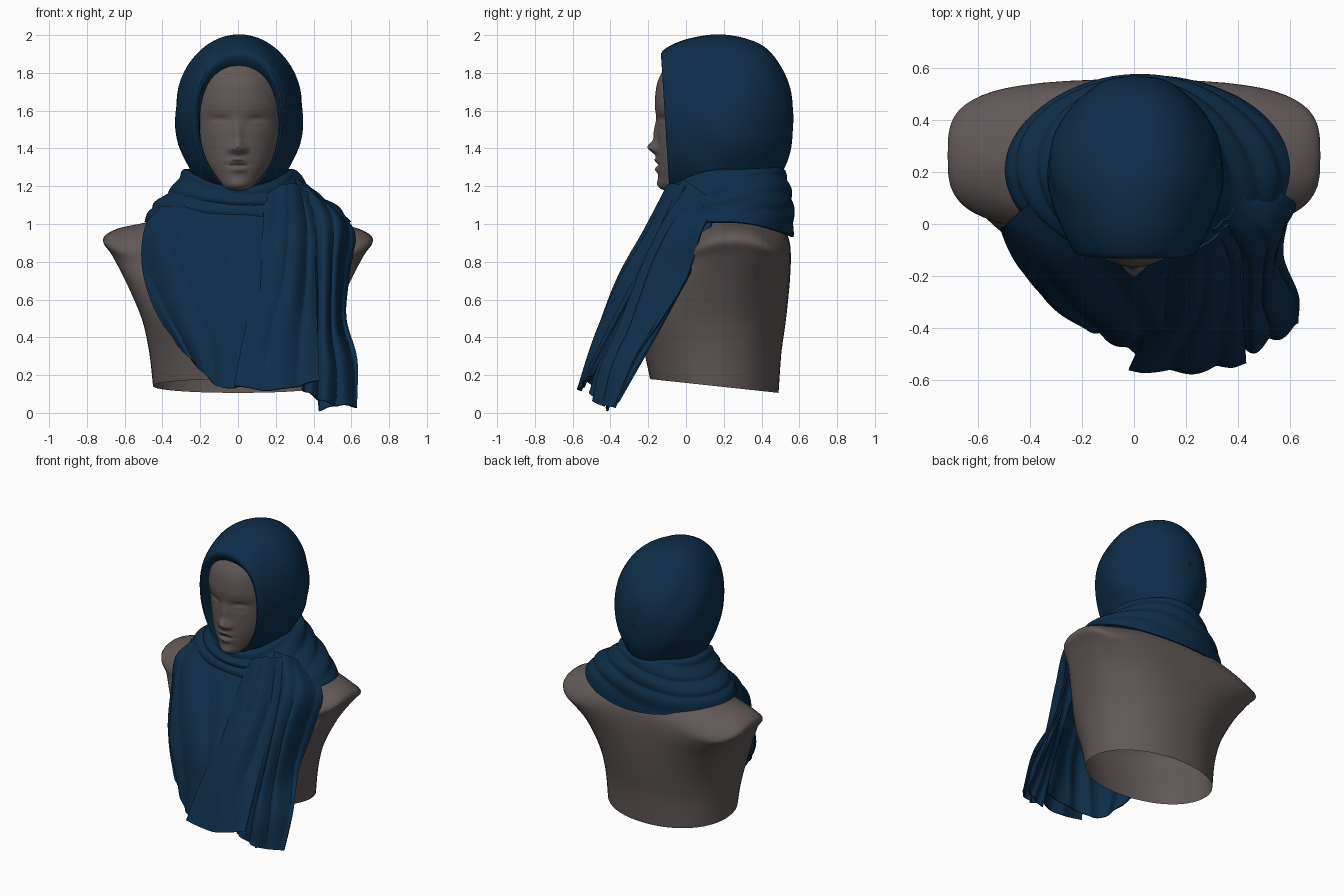
import bpy, bmesh, math
from mathutils import Vector


def material(name, rgb):
    m = bpy.data.materials.new(name)
    m.diffuse_color = (*rgb, 1)
    return m


BLUE = material("dark blue cloth", (0.0042, 0.027, 0.068))
SKIN = material("grey brown mannequin", (0.12, 0.098, 0.096))


def spline(pts, t):
    """Catmull-Rom through equal-length tuples, t in 0..1."""
    n = len(pts) - 1
    f = min(max(t, 0), 1) * n
    i = min(int(f), n - 1)
    s = f - i
    out = []
    for k in range(len(pts[0])):
        b, c = pts[i][k], pts[i + 1][k]
        a = pts[i - 1][k] if i > 0 else 2 * b - c
        d = pts[i + 2][k] if i + 2 <= n else 2 * c - b
        out.append(0.5 * (2 * b + (c - a) * s + (2 * a - 5 * b + 4 * c - d) * s * s
                          + (3 * b - a - 3 * c + d) * s ** 3))
    return out


def fold(x):
    """Rounded ridges with tight valleys, about -0.5..0.4."""
    return math.sqrt(math.sin(math.pi * x) ** 2 + 0.02) - 0.6


def spow(c, p):
    return math.copysign(abs(c) ** p, c)


def surface(name, fn, nu, nv, mat, closed=False, caps=(), thick=0):
    bm = bmesh.new()
    cols = nu if closed else nu + 1
    g = [[bm.verts.new(fn(i / nu, j / nv)) for i in range(cols)] for j in range(nv + 1)]
    for j in range(nv):
        for i in range(nu):
            k = (i + 1) % cols
            bm.faces.new((g[j][i], g[j][k], g[j + 1][k], g[j + 1][i]))
    for row in caps:
        bm.faces.new(g[row])
    bmesh.ops.recalc_face_normals(bm, faces=bm.faces)
    me = bpy.data.meshes.new(name)
    bm.to_mesh(me)
    bm.free()
    me.materials.append(mat)
    ob = bpy.data.objects.new(name, me)
    bpy.context.collection.objects.link(ob)
    bpy.ops.object.select_all(action='DESELECT')
    ob.select_set(True)
    bpy.context.view_layer.objects.active = ob
    if thick:
        m = ob.modifiers.new("cloth", 'SOLIDIFY')
        m.thickness, m.offset = thick, 0
        bpy.ops.object.modifier_apply(modifier=m.name)
    bpy.ops.object.shade_smooth_by_angle(angle=math.radians(40))
    return ob


# Torso, open below: z, half width, front y, back y, squareness
TORSO = [(0.15, .45, -.19, .49, 2.1), (0.32, .47, -.22, .505, 2.1), (0.5, .51, -.25, .53, 2.2),
         (0.7, .595, -.17, .55, 2.4), (0.84, .67, -.06, .555, 2.9), (0.92, .715, -.02, .545, 3.4),
         (0.975, .64, .01, .52, 2.8), (1.01, .48, .04, .49, 2.3), (1.06, .3, .06, .45, 2),
         (1.14, .18, .06, .38, 2), (1.3, .155, .06, .36, 2)]


def torso(u, v):
    z, a, yf, yb, e = spline(TORSO, v)
    t = math.tau * u
    x = a * spow(math.cos(t), 2 / e)
    y = (yf + yb) / 2 + (yb - yf) / 2 * spow(math.sin(t), 2 / e)
    if v < 0.1:   # slanted lower cut
        z += (1 - v * 10) * (0.03 - 0.075 * (y + 0.2) / 0.7)
    # rounded shoulder tops
    z -= 1.2 * (y - 0.25) ** 2 * min(1, abs(x) / 0.6) ** 2 * max(0, min(1, (z - 0.5) / 0.4))
    return Vector((x, y, z))


surface("torso", torso, 56, 40, SKIN, closed=True, caps=(-1,))

# Head: z, front y, half width, back y
HEAD = [(1.165, 0, .04, .2), (1.175, -.1, .08, .25), (1.2, -.142, .115, .3), (1.25, -.146, .16, .35),
        (1.33, -.152, .205, .4), (1.45, -.153, .24, .46), (1.55, -.155, .255, .48),
        (1.65, -.165, .26, .48), (1.78, -.14, .24, .46), (1.88, -.05, .17, .38), (1.93, .14, .02, .22)]
# Face relief: x, z, spread x, spread z, push in y
FACE = [(0, 1.405, .03, .032, -.048), (0, 1.48, .025, .06, -.018), (.036, 1.395, .018, .018, -.018),
        (.1, 1.545, .05, .03, .018), (.1, 1.535, .036, .015, -.011), (0, 1.338, .045, .012, -.015),
        (0, 1.288, .04, .016, -.015), (0, 1.313, .055, .005, .008), (0, 1.21, .05, .03, -.008)]


def head(u, v):
    z, yf, a, yb = spline(HEAD, v)
    t = math.tau * u
    x = a * math.cos(t)
    y = (yf + yb) / 2 + (yb - yf) / 2 * math.sin(t)
    if math.sin(t) < 0:
        for fx, fz, sx, sz, d in FACE:
            for s in ((1, -1) if fx else (1,)):
                y += d * math.exp(-((x - s * fx) / sx) ** 2 - ((z - fz) / sz) ** 2)
    return Vector((x, y, z))


surface("head", head, 144, 110, SKIN, closed=True, caps=(0, -1))

# Hood: rings from the inner face edge to the back; y, half width, top z, bottom z
HOOD = [(.04, .212, 1.79, 1.2), (-.07, .212, 1.81, 1.19), (-.13, .224, 1.895, 1.18),
        (-.06, .264, 1.95, 1.16), (.05, .306, 1.985, 1.12), (.18, .334, 2.0, 1.1), (.31, .316, 1.98, 1.12),
        (.42, .258, 1.93, 1.18), (.5, .185, 1.83, 1.27), (.55, .105, 1.71, 1.39), (.565, .01, 1.57, 1.55)]


def hood(u, v):
    y, rx, zt, zb = spline(HOOD, v)
    t = math.tau * u
    c, s = math.cos(t), math.sin(t)
    fade = max(0, min(1, (v - 0.25) * 5, (0.95 - v) * 5)) * (1 - max(0, s) ** 2)
    k = 1 + 0.035 * fade * fold(3.5 * v + 1.3 * s)
    if s > 0:    # squarer arch over the brow
        p = 0.8 + 0.2 * min(1, v * 2.5)
        c, s = spow(c, p), spow(s, p)
    x = 0.006 + rx * k * c * (1 + 0.06 * s)
    z = (zt + zb) / 2 + (zt - zb) / 2 * s
    # gathered towards the nape
    x *= 1 - 0.2 * max(0, min(1, (1.42 - z) / 0.2)) * max(0, min(1, (y - 0.15) / 0.25))
    return Vector((x, y + (1.9 - z) * 0.1 * (1 - v) ** 2, z))


surface("hood", hood, 64, 48, BLUE, closed=True, thick=0.008)

# Neck wrap: left x, right x, front y, back y, then z at front, sides, back
WRAP = [(-.22, .23, -.04, .42, 1.15, 1.25, 1.27), (-.28, .295, -.085, .5, 1.19, 1.285, 1.295),
        (-.33, .36, -.11, .535, 1.14, 1.21, 1.23), (-.385, .43, -.12, .555, 1.1, 1.15, 1.15),
        (-.455, .52, -.13, .565, 1.05, 1.09, 1.06), (-.49, .595, -.15, .565, .98, 1.01, .93)]


def wrap(u, v):
    xl, xr, yf, yb, zf, zs, zb = spline(WRAP, v)
    t = math.tau * u
    c, s = math.cos(t), math.sin(t)
    k = 1 + 0.045 * min(1, v * 4, (1 - v) * 6) * fold(4 * v + 0.5 * math.sin(t + 0.6) + 0.3 * math.sin(2 * t))
    z = zs + ((zb if s > 0 else zf) - zs) * s * s
    return Vector(((xl + xr) / 2 + (xr - xl) / 2 * c * k, (yf + yb) / 2 + (yb - yf) / 2 * s * k, z))


surface("neck_wrap", wrap, 80, 52, BLUE, closed=True, thick=0.01)


def sheet(name, rows, phase, amp, nu, nv):
    """Hanging cloth over a small control grid, with folds pushed forward."""
    def fn(u, v):
        p = Vector(spline([spline(r, u) for r in rows], v))
        d = amp * min(1, 0.3 + 2 * v) * min(1, 0.2 + 8 * u, 0.2 + 8 * (1 - u))
        return p + Vector((0, -0.85, 0.35)) * d * fold(phase(u, v))
    return surface(name, fn, nu, nv, BLUE, thick=0.01)


# Broad cowl over the chest, folds sweeping from the shoulder to the middle
sheet("chest_drape", [
    [(-.40, .08, 1.1), (-.25, -.02, 1.12), (0, -.06, 1.13), (.22, -.03, 1.14), (.36, .04, 1.14)],
    [(-.49, .0, .98), (-.3, -.14, .97), (0, -.17, .98), (.22, -.15, 1.0), (.38, -.06, 1.02)],
    [(-.505, -.03, .77), (-.3, -.25, .75), (0, -.31, .75), (.22, -.28, .75), (.38, -.18, .75)],
    [(-.44, -.16, .55), (-.28, -.33, .5), (0, -.41, .5), (.2, -.41, .48), (.38, -.3, .48)],
    [(-.32, -.29, .36), (-.2, -.38, .23), (-.08, -.45, .13), (.1, -.52, .17), (.36, -.5, .2)]],
    lambda u, v: 3.4 * u - 2.2 * v + 2 * u * v, 0.026, 64, 52)

# Centre hanging panel
sheet("centre_panel", [
    [(.14, -.08, 1.15), (.25, -.09, 1.21), (.36, 0, 1.2)],
    [(.13, -.2, .95), (.26, -.22, .95), (.4, -.12, .97)],
    [(.1, -.33, .7), (.25, -.36, .7), (.41, -.25, .7)],
    [(.03, -.45, .4), (.2, -.48, .4), (.42, -.4, .42)],
    [(-.02, -.555, .14), (.2, -.565, .12), (.43, -.53, .17)]],
    lambda u, v: 2.3 * u ** 1.5 + 0.5 * v, 0.026, 48, 40)

# Long tail over the shoulder
sheet("shoulder_tail", [
    [(.3, -.02, 1.24), (.38, .05, 1.19), (.43, .17, 1.1)],
    [(.35, -.12, 1.0), (.5, -.07, 1.03), (.61, .09, .97)],
    [(.38, -.22, .75), (.5, -.19, .78), (.585, .01, .72)],
    [(.38, -.36, .46), (.49, -.31, .46), (.57, -.12, .5)],
    [(.35, -.45, .25), (.5, -.42, .24), (.63, -.27, .28)],
    [(.34, -.5, .12), (.48, -.47, .05), (.63, -.38, .03)]],
    lambda u, v: 3.2 * u ** 0.8 + 0.25 * math.sin(4 * v), 0.045, 52, 44)

# Inner fold layer beneath the tail
sheet("tail_underlayer", [
    [(.34, 0, 1.12), (.4, .06, 1.1), (.45, .16, 1.06)],
    [(.38, -.13, .82), (.48, -.1, .84), (.57, .06, .82)],
    [(.39, -.32, .42), (.48, -.24, .44), (.55, -.11, .5)],
    [(.43, -.42, .01), (.52, -.4, .04), (.6, -.36, .06)]],
    lambda u, v: 2 * u, 0.025, 30, 28)
